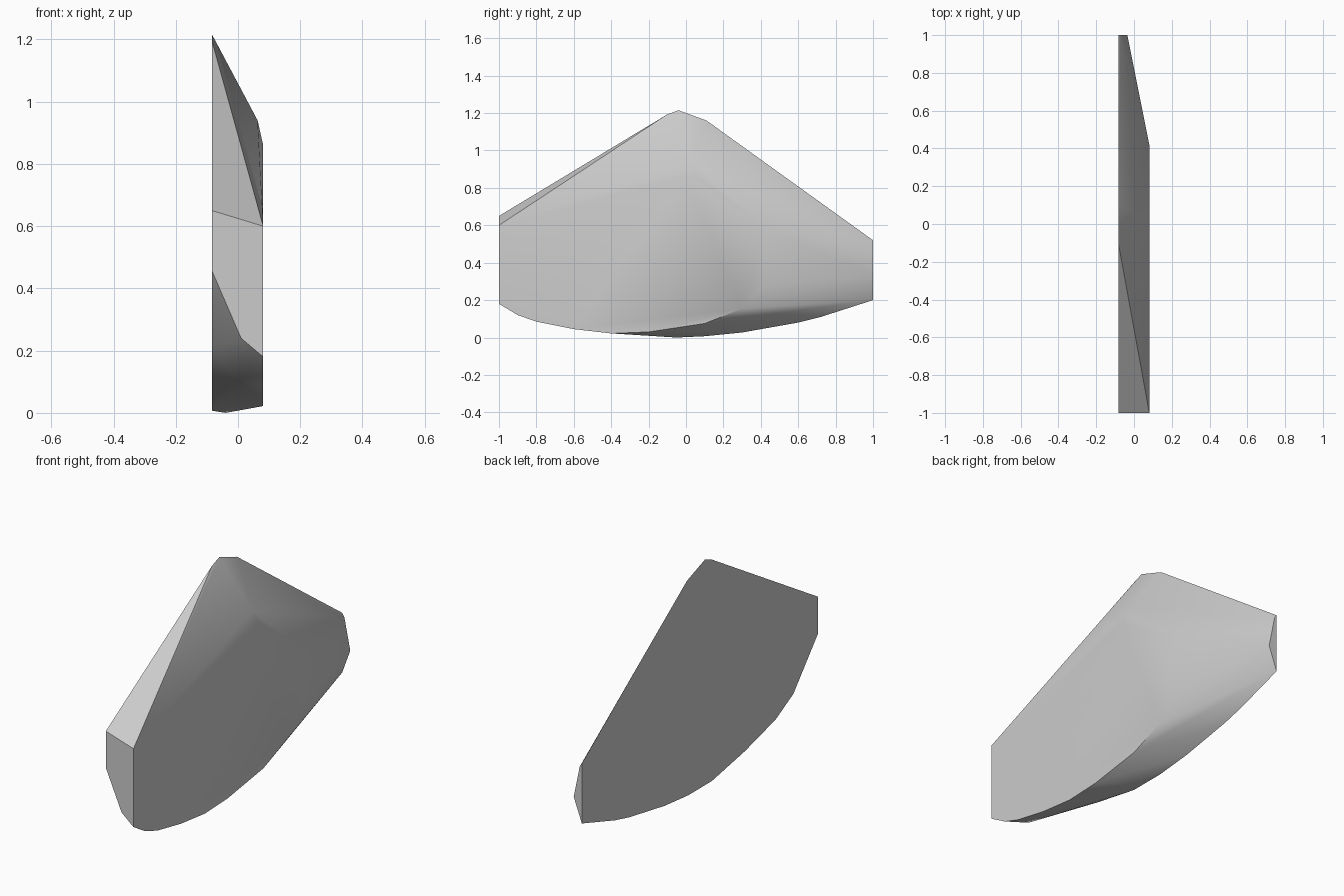
import bpy, bmesh, math

cube = bpy.data.objects.get("Cube")
if cube:
    bpy.data.objects.remove(cube, do_unlink=True)

FLAT, FACET = -0.083, 0.081

# Outline of the flat side (y, z)
flat_side = [(-1, 0.65), (-1, 0.455), (-0.79, 0.21), (-0.64, 0.13), (-0.38, 0.06),
             (-0.1, 0.007), (0.1, 0.007), (0.3, 0.027), (0.6, 0.08), (0.72, 0.11),
             (1, 0.2), (1, 0.52), (0.11, 1.16), (-0.04, 1.215), (-0.1, 1.193)]
# Outline of the chipped side (y, z)
chipped_side = [(-1, 0.6), (-1, 0.18), (-0.9, 0.12), (-0.8, 0.085), (-0.6, 0.045),
                (-0.4, 0.022), (-0.2, 0.03), (0.1, 0.075), (0.3, 0.155),
                (0.42, 0.28), (0.42, 0.59), (0.07, 0.85), (0, 0.86)]
# Corners between the two sides
between = [(0.01, -1, 0.24), (0.01, -0.8, 0.095), (-0.04, -0.05, 0),
           (0.063, 0.03, 0.94), (-0.035, 1, 0.33), (-0.07, 1, 0.5)]

points = [(FLAT, y, z) for y, z in flat_side]
points += [(FACET, y, z) for y, z in chipped_side] + between

# Stone shard: convex body with flat sides merged into single faces
bm = bmesh.new()
for p in points:
    bm.verts.new(p)
hull = bmesh.ops.convex_hull(bm, input=bm.verts[:])
loose = [v for v in bm.verts if not v.link_faces]
bmesh.ops.delete(bm, geom=loose, context='VERTS')
bmesh.ops.dissolve_limit(bm, angle_limit=math.radians(0.5),
                         verts=bm.verts[:], edges=bm.edges[:])
bmesh.ops.recalc_face_normals(bm, faces=bm.faces[:])
mesh = bpy.data.meshes.new("stone_shard")
bm.to_mesh(mesh)
bm.free()
shard = bpy.data.objects.new("stone_shard", mesh)
bpy.context.collection.objects.link(shard)

# Plain grey stone
grey = bpy.data.materials.new("stone_grey")
grey.use_nodes = True
colour = (0.6, 0.6, 0.6, 1)
grey.diffuse_color = colour
grey.node_tree.nodes["Principled BSDF"].inputs["Base Color"].default_value = colour
mesh.materials.append(grey)

# Soft shading over shallow chips, crisp main edges
bpy.context.view_layer.objects.active = shard
shard.select_set(True)
bpy.ops.object.shade_smooth_by_angle(angle=math.radians(30))
